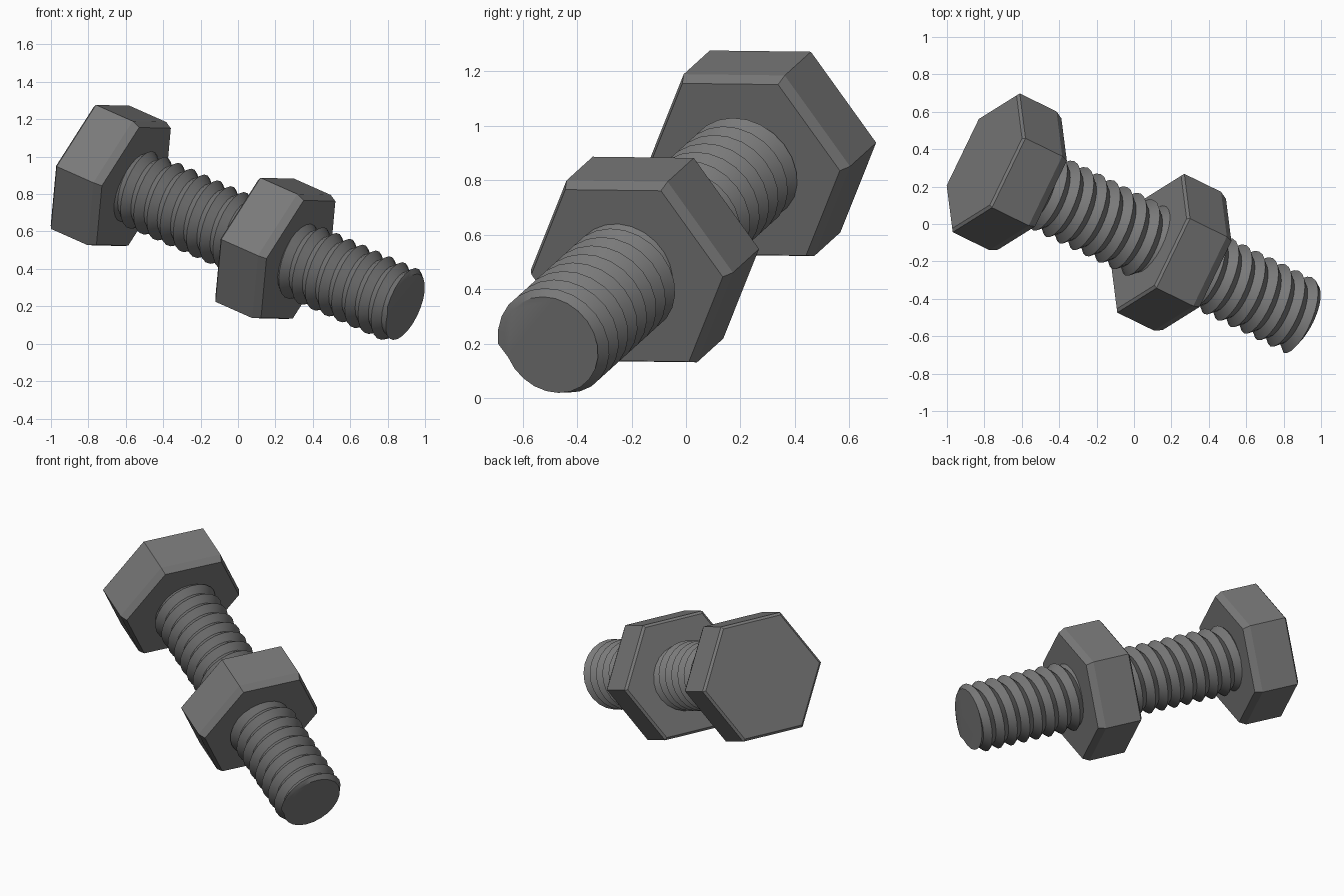
import bpy, bmesh, math
from mathutils import Vector, Matrix

cube = bpy.data.objects.get("Cube")
if cube:
    bpy.data.objects.remove(cube, do_unlink=True)

# One dull steel for everything
steel = bpy.data.materials.new("dull_steel")
steel.use_nodes = True
GREY = (0.19, 0.19, 0.19, 1)
steel.diffuse_color = GREY
bsdf = steel.node_tree.nodes["Principled BSDF"]
bsdf.inputs["Base Color"].default_value = GREY

# Tilted frame: local z runs from the head to the tip, local x to a hex corner
axis = Vector((0.835, -0.408, -0.37)).normalized()
corner = Vector((0.18, 0.37, -0.005))
corner = (corner - corner.dot(axis) * axis).normalized()
side = axis.cross(corner)
frame = Matrix((corner, side, axis)).transposed().to_4x4()
frame.translation = Vector((-0.79, 0.327, 0.943))


def finish(bm, name, offset=0.0):
    bmesh.ops.recalc_face_normals(bm, faces=bm.faces[:])
    mesh = bpy.data.meshes.new(name)
    bm.to_mesh(mesh)
    bm.free()
    mesh.materials.append(steel)
    obj = bpy.data.objects.new(name, mesh)
    bpy.context.collection.objects.link(obj)
    obj.matrix_world = frame @ Matrix.Translation((0, 0, offset))
    return obj


def polar(radius, angle, z):
    return Vector((radius * math.cos(angle), radius * math.sin(angle), z))


def hex_block(name, offset):
    """Six-sided block with chamfered rims."""
    bm = bmesh.new()
    profile = [(0.395, -0.012), (0.412, 0.0), (0.412, 0.235), (0.39, 0.278)]
    rings = [[bm.verts.new(polar(r, i * math.pi / 3, z)) for i in range(6)]
             for r, z in profile]
    for low, high in zip(rings, rings[1:]):
        for i in range(6):
            j = (i + 1) % 6
            bm.faces.new((low[i], low[j], high[j], high[i]))
    bm.faces.new(rings[0])
    bm.faces.new(rings[-1])
    return finish(bm, name, offset)


hex_block("bolt_head", 0.0)
hex_block("nut", 1.054)

# Threaded shaft: a helical V thread flattened at both ends
SEGMENTS, PITCH = 24, 0.0845
CREST, ROOT, END = 0.215, 0.178, 0.19
START, TIP = 0.2, 2.018
bm = bmesh.new()


def thread_point(radius, step, shift):
    z = START - PITCH + PITCH * (step / SEGMENTS + shift)
    if z <= START or z >= TIP:
        radius, z = END, min(max(z, START), TIP)
    return bm.verts.new(polar(radius, step * math.tau / SEGMENTS, z))


steps = SEGMENTS * (math.ceil((TIP - START) / PITCH) + 3)
crest = [thread_point(CREST, s, 0) for s in range(steps)]
root = [thread_point(ROOT, s, 0.5) for s in range(steps)]
for s in range(steps - 1):
    bm.faces.new((crest[s], crest[s + 1], root[s + 1], root[s]))
    n = s + SEGMENTS
    if n + 1 < steps:
        bm.faces.new((root[s], root[s + 1], crest[n + 1], crest[n]))
bmesh.ops.remove_doubles(bm, verts=bm.verts[:], dist=0.0005)
flat = [f for f in bm.faces if f.calc_area() < 1e-7]
bmesh.ops.delete(bm, geom=flat, context='FACES')
rim = [e for e in bm.edges if e.is_boundary]
bmesh.ops.holes_fill(bm, edges=rim, sides=0)
shaft = finish(bm, "threaded_shaft")

bpy.ops.object.select_all(action='DESELECT')
shaft.select_set(True)
bpy.context.view_layer.objects.active = shaft
bpy.ops.object.shade_smooth_by_angle(angle=math.radians(30))
